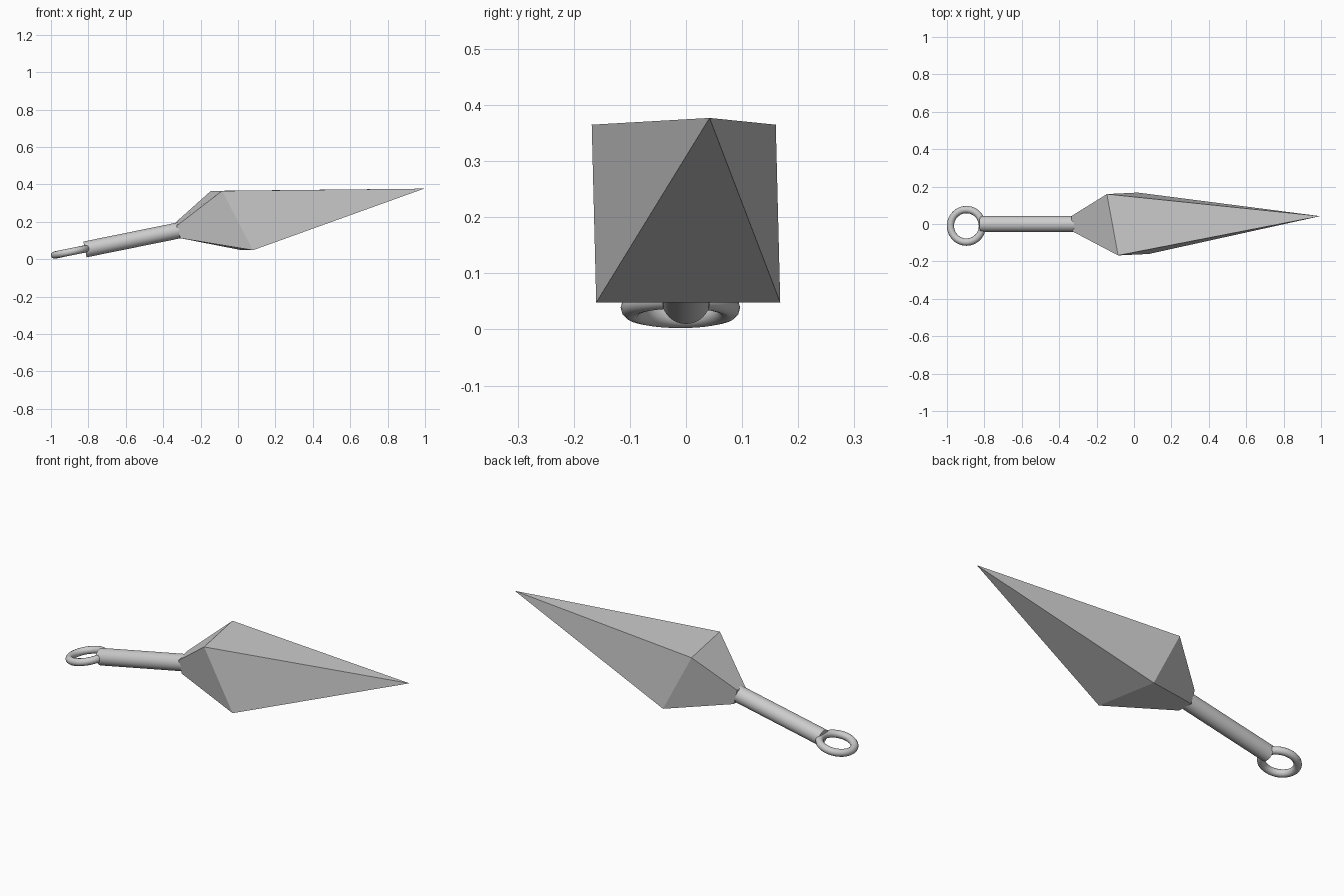
import bpy, bmesh, math
from mathutils import Vector

if "Cube" in bpy.data.objects:
    bpy.data.objects.remove(bpy.data.objects["Cube"])

TILT = math.radians(11.5)


def smooth(obj):
    bpy.ops.object.shade_smooth_by_angle(angle=math.radians(40))


# Blade: small square collar, wide square shoulder, then a single point
collar = [(-.335, .042, .195), (-.328, -.040, .178), (-.308, -.040, .112), (-.315, .042, .115)]
shoulder = [(-.145, .16, .365), (-.085, -.168, .365), (.08, -.16, .048), (.02, .168, .048)]
bm = bmesh.new()
back = [bm.verts.new(p) for p in collar]
wide = [bm.verts.new(p) for p in shoulder]
tip = bm.verts.new((.995, .042, .377))
bm.faces.new(back)
for i in range(4):
    j = (i + 1) % 4
    bm.faces.new((back[i], back[j], wide[j], wide[i]))
    bm.faces.new((wide[i], wide[j], tip))
bmesh.ops.recalc_face_normals(bm, faces=bm.faces)
mesh = bpy.data.meshes.new("blade")
bm.to_mesh(mesh)
bm.free()
bpy.context.collection.objects.link(bpy.data.objects.new("blade", mesh))

# Round handle, rising towards the blade
start, end = Vector((-.818, 0, .052)), Vector((-.31, 0, .155))
axis = end - start
bpy.ops.mesh.primitive_cylinder_add(vertices=32, radius=.043, depth=axis.length,
                                    location=(start + end) / 2,
                                    rotation=axis.to_track_quat('Z', 'Y').to_euler())
handle = bpy.context.object
handle.name = "handle"
smooth(handle)

# Ring at the handle's end, tilted with the handle
bpy.ops.mesh.primitive_torus_add(major_segments=48, minor_segments=12,
                                 major_radius=.087, minor_radius=.0195,
                                 location=(-.896, -.01, .039), rotation=(0, -TILT, 0))
ring = bpy.context.object
ring.name = "end_ring"
smooth(ring)
